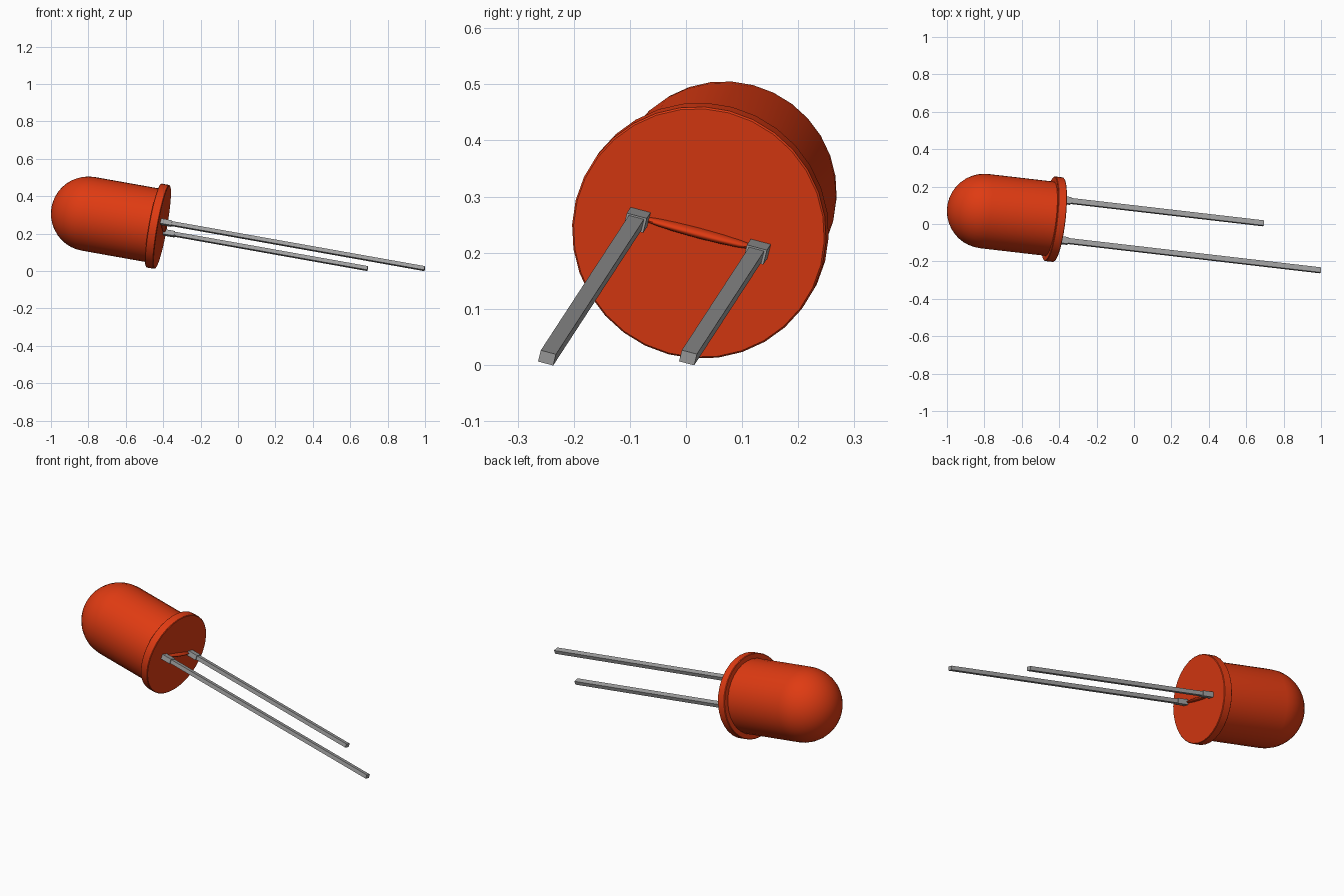
import bpy, bmesh, math
from mathutils import Matrix, Vector

if "Cube" in bpy.data.objects:
    bpy.data.objects.remove(bpy.data.objects["Cube"])

# Tilted frame: local z runs along the legs, local x runs from long leg to short leg
axis = Vector((0.978, -0.1135, -0.174)).normalized()
across = Vector((0.015, 0.2155, -0.057))
across = (across - axis * across.dot(axis)).normalized()
side = axis.cross(across)
FRAME = Matrix.Translation((-0.405, 0.023, 0.235)) @ Matrix((across, side, axis)).transposed().to_4x4()


def material(name, rgb):
    m = bpy.data.materials.new(name)
    m.diffuse_color = (*rgb, 1)
    m.use_nodes = True
    m.node_tree.nodes["Principled BSDF"].inputs["Base Color"].default_value = m.diffuse_color
    return m


RED = material("red plastic", (0.74, 0.043, 0.006))
GREY = material("grey metal", (0.36, 0.36, 0.36))


def finish(name, bm, mat, smooth=False):
    bmesh.ops.recalc_face_normals(bm, faces=bm.faces)
    me = bpy.data.meshes.new(name)
    bm.to_mesh(me)
    bm.free()
    me.materials.append(mat)
    ob = bpy.data.objects.new(name, me)
    ob.matrix_world = FRAME
    bpy.context.collection.objects.link(ob)
    if smooth:
        bpy.ops.object.select_all(action='DESELECT')
        ob.select_set(True)
        bpy.context.view_layer.objects.active = ob
        bpy.ops.object.shade_smooth_by_angle(angle=math.radians(35))
    return ob


def lathe(name, profile, mat, steps=32):
    bm = bmesh.new()
    vs = [bm.verts.new((r, 0, z)) for r, z in profile]
    es = [bm.edges.new(p) for p in zip(vs, vs[1:])]
    bmesh.ops.spin(bm, geom=vs + es, cent=(0, 0, 0), axis=(0, 0, 1),
                   angle=math.tau, steps=steps)
    bmesh.ops.remove_doubles(bm, verts=bm.verts, dist=1e-5)
    return finish(name, bm, mat, True)


def bar(name, x, w, h, z0, z1, mat):
    bm = bmesh.new()
    bmesh.ops.create_cube(bm, size=1, matrix=Matrix.Translation((x, 0, (z0 + z1) / 2))
                          @ Matrix.Diagonal((w, h, z1 - z0, 1)))
    return finish(name, bm, mat)


# Bulb: domed lens and wider flange with a flat underside
R, L, N = 0.2, 0.404, 10
dome = [(R * math.sin(a), -L - R * math.cos(a))
        for a in (math.pi / 2 * i / N for i in range(N + 1))]
flange = [(R, -0.047), (0.225, -0.047), (0.228, -0.044), (0.228, -0.003), (0.225, 0), (0, 0)]
lathe("bulb", dome + flange, RED)

# Legs, each with a thicker shoulder at the flange
for label, x, length in (("long", -0.111, 1.442), ("short", 0.111, 1.115)):
    bar(label + "_leg", x, 0.028, 0.021, -0.01, length, GREY)
    bar(label + "_leg_shoulder", x, 0.037, 0.027, -0.01, 0.06, GREY)

# Slim raised rib between the legs
bm = bmesh.new()
bmesh.ops.create_uvsphere(bm, u_segments=16, v_segments=8, radius=1,
                          matrix=Matrix.Diagonal((0.11, 0.009, 0.02, 1)))
finish("base_rib", bm, RED, True)
